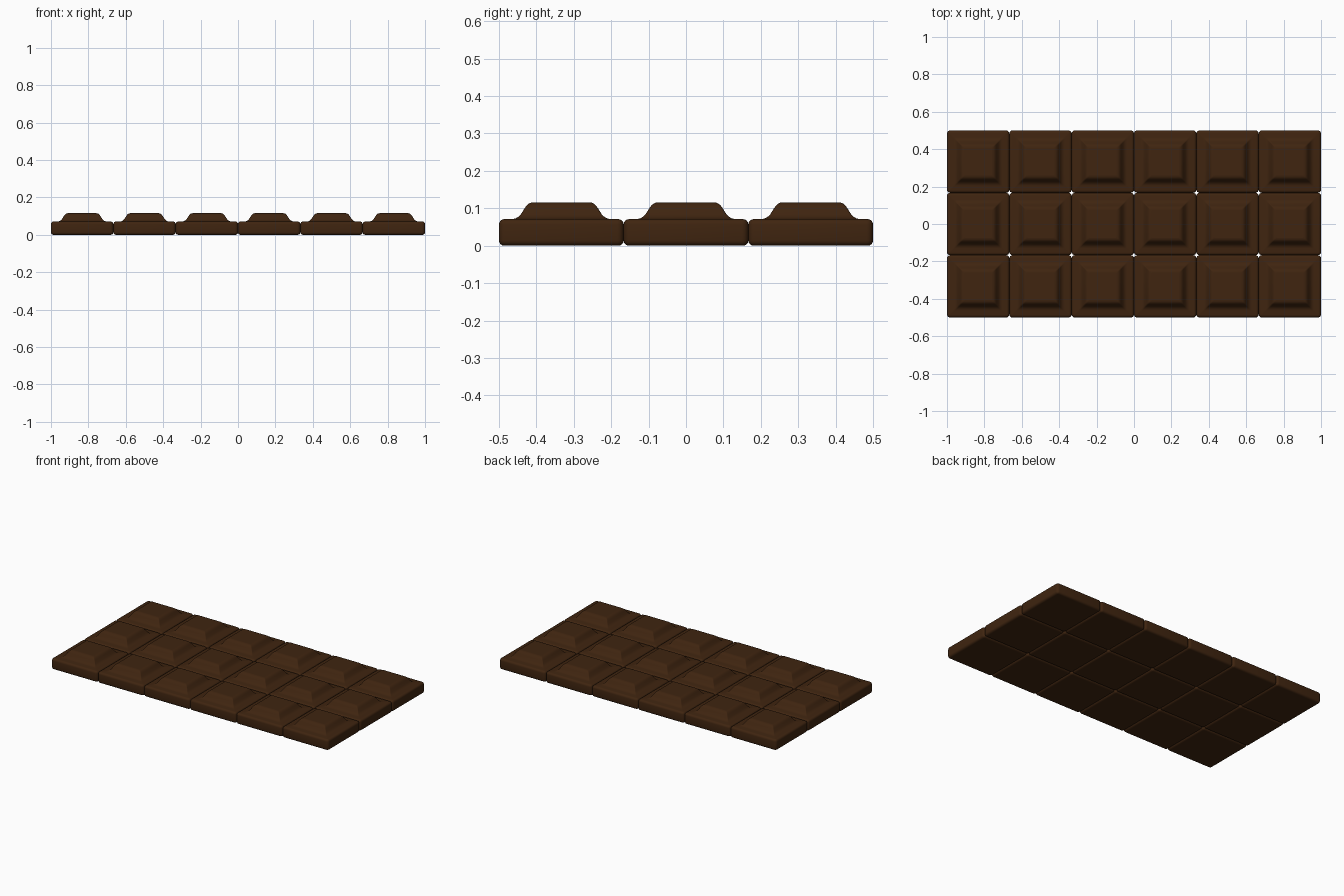
import bpy, bmesh, math

if "Cube" in bpy.data.objects:
    bpy.data.objects.remove(bpy.data.objects["Cube"])

chocolate = bpy.data.materials.new("dark chocolate")
chocolate.diffuse_color = (0.05, 0.018, 0.005, 1)
chocolate.use_nodes = True
chocolate.node_tree.nodes["Principled BSDF"].inputs["Base Color"].default_value = chocolate.diffuse_color

CELL = 1 / 3          # size of one square
HALF = CELL / 2
R = 0.014             # rounding of the slab edges
SEG = 4


def rounded_square(half, radius):
    """Points of a square outline with rounded corners."""
    pts = []
    for k in range(4):
        a0 = k * math.pi / 2
        cx = (half - radius) * (1 if k in (0, 3) else -1)
        cy = (half - radius) * (1 if k in (0, 1) else -1)
        for i in range(SEG + 1):
            a = a0 + i / SEG * math.pi / 2
            pts.append((cx + radius * math.cos(a), cy + radius * math.sin(a)))
    return pts


# Profile of one square, from bottom edge to top: (half width, height, corner radius)
profile = []
for i in range(SEG + 1):                     # lower slab edge
    a = i / SEG * math.pi / 2
    inset = R * (1 - math.sin(a))
    profile.append((HALF - inset, R * (1 - math.cos(a)), R - inset + 0.003))
for i in range(SEG + 1):                     # upper slab edge
    a = i / SEG * math.pi / 2
    inset = R * (1 - math.cos(a))
    profile.append((HALF - inset, 0.071 - R * (1 - math.sin(a)), R - inset + 0.003))
bump = [(0.130, 0.0712), (0.121, 0.0735), (0.114, 0.078), (0.108, 0.084),
        (0.098, 0.100), (0.093, 0.107), (0.087, 0.1125), (0.081, 0.115), (0.074, 0.116)]
profile += [(w, z, 0.006) for w, z in bump]  # raised pillow

bm = bmesh.new()
rings = [[bm.verts.new((x, y, z)) for x, y in rounded_square(w, r)] for w, z, r in profile]
for low, high in zip(rings, rings[1:]):
    n = len(low)
    for i in range(n):
        j = (i + 1) % n
        bm.faces.new((low[i], low[j], high[j], high[i]))
bm.faces.new(rings[0][::-1])
bm.faces.new(rings[-1])
for f in bm.faces:
    f.smooth = len(f.verts) == 4
mesh = bpy.data.meshes.new("chocolate_square")
bm.to_mesh(mesh)
bm.free()
mesh.materials.append(chocolate)

# Bar of 6 by 3 squares
for col in range(6):
    for row in range(3):
        ob = bpy.data.objects.new(f"chocolate_square_{col + 1}_{row + 1}", mesh)
        ob.location = ((col - 2.5) * CELL, (row - 1) * CELL, 0)
        bpy.context.collection.objects.link(ob)
